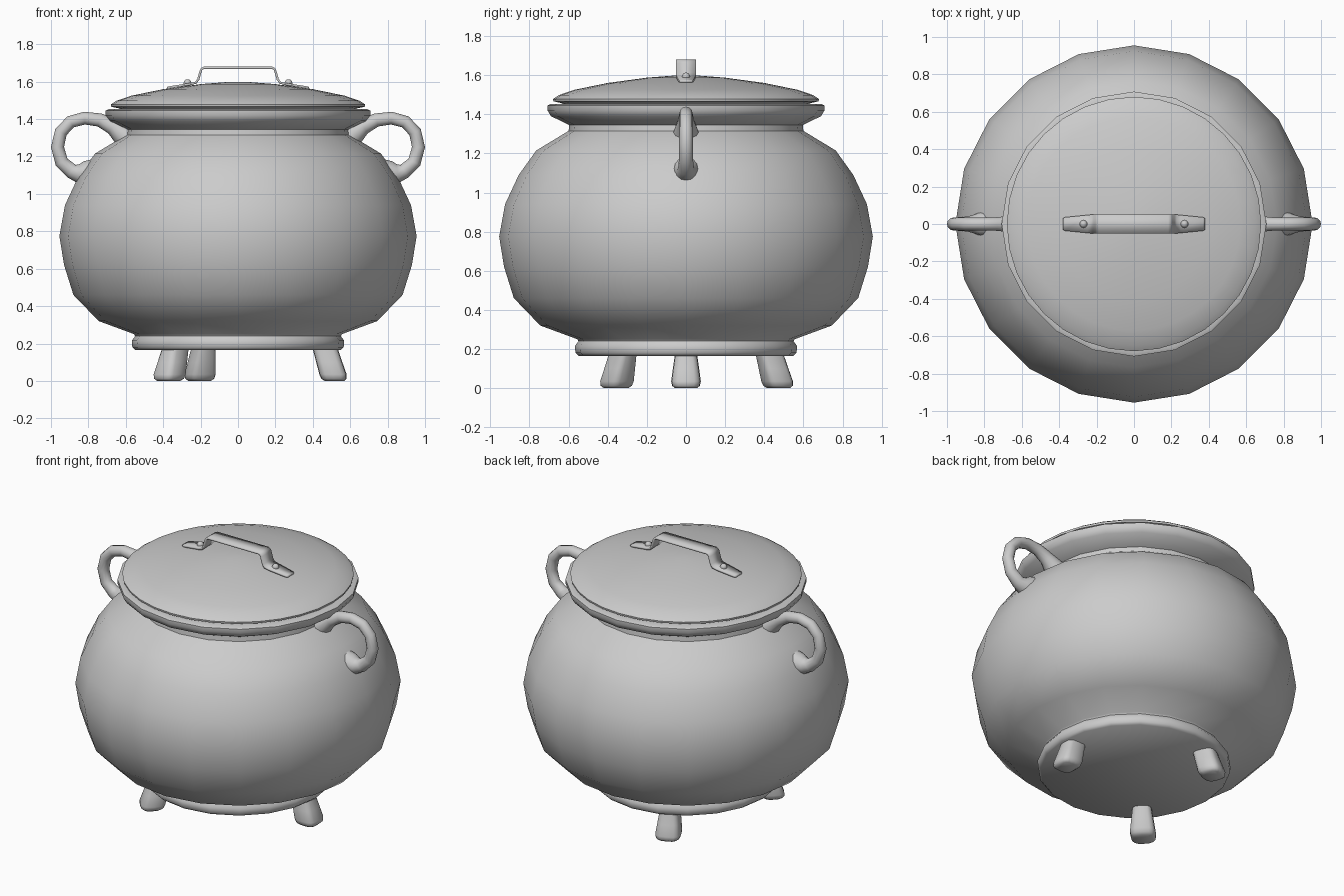
import bpy, bmesh
from math import sin, cos, pi, radians, copysign
from mathutils import Vector

if "Cube" in bpy.data.objects:
    bpy.data.objects.remove(bpy.data.objects["Cube"])


def finish(bm, name, angle=45):
    bmesh.ops.recalc_face_normals(bm, faces=bm.faces)
    me = bpy.data.meshes.new(name)
    bm.to_mesh(me)
    bm.free()
    ob = bpy.data.objects.new(name, me)
    bpy.context.collection.objects.link(ob)
    bpy.ops.object.select_all(action='DESELECT')
    ob.select_set(True)
    bpy.context.view_layer.objects.active = ob
    bpy.ops.object.shade_smooth_by_angle(angle=radians(angle))
    return ob


def loft(name, rings, angle=45):
    """Skin closed rings of points and cap both ends."""
    bm = bmesh.new()
    rows = [[bm.verts.new(p) for p in ring] for ring in rings]
    n = len(rows[0])
    for a, b in zip(rows, rows[1:]):
        for i in range(n):
            j = (i + 1) % n
            bm.faces.new((a[i], a[j], b[j], b[i]))
    bm.faces.new(rows[0])
    bm.faces.new(rows[-1])
    return finish(bm, name, angle)


def lathe(name, profile, sides, angle=45):
    return loft(name, [[(r * cos(2 * pi * i / sides), r * sin(2 * pi * i / sides), z)
                        for i in range(sides)] for r, z in profile], angle)


# pot: foot ring, round belly, neck and flared rim
lathe("pot_body", [
    (0.55, 0.165), (0.565, 0.18), (0.568, 0.215), (0.55, 0.24), (0.555, 0.25),
    (0.745, 0.32), (0.88, 0.46), (0.93, 0.62), (0.955, 0.775), (0.925, 0.94),
    (0.855, 1.09), (0.765, 1.215), (0.6, 1.315), (0.597, 1.345), (0.69, 1.39),
    (0.708, 1.42), (0.708, 1.445), (0.69, 1.453), (0.6, 1.445), (0.58, 1.40)], 20, 50)

# domed lid
lathe("lid", [
    (0.6, 1.44), (0.64, 1.458), (0.678, 1.466), (0.68, 1.478), (0.65, 1.498),
    (0.57, 1.525), (0.40, 1.56), (0.20, 1.587), (0.07, 1.597), (0.01, 1.599)], 32, 50)

# side handles with flared ends
path = [(0.58, 1.29, .07), (0.62, 1.32, .06), (0.67, 1.36, .043), (0.74, 1.395, .036),
        (0.82, 1.405, .034), (0.895, 1.385, .034), (0.947, 1.33, .034),
        (0.965, 1.25, .035), (0.943, 1.17, .036), (0.89, 1.122, .04),
        (0.855, 1.11, .05), (0.82, 1.11, .064), (0.77, 1.12, .066)]
for side, s in (("right", 1), ("left", -1)):
    rings = []
    for k, (x, z, r) in enumerate(path):
        a, b = path[max(k - 1, 0)], path[min(k + 1, len(path) - 1)]
        t = Vector((b[0] - a[0], 0, b[1] - a[1])).normalized()
        n = Vector((-t.z, 0, t.x))
        ring = []
        for i in range(12):
            u = 2 * pi * i / 12
            p = Vector((x, 0, z)) + n * (r * cos(u)) + Vector((0, r * sin(u), 0))
            ring.append((p.x * s, p.y, p.z))
        rings.append(ring)
    loft(side + "_handle", rings, 60)

# three splayed feet: (z, centre radius, half depth, half width)
sections = [(0.22, .455, .066, .052), (0.17, .467, .067, .057), (0.10, .488, .07, .067),
            (0.035, .508, .073, .076), (0.012, .513, .068, .071), (0.0, .515, .052, .056)]
for name, deg in (("right_foot", 0), ("back_foot", 113.5), ("front_foot", 224)):
    ca, sa = cos(radians(deg)), sin(radians(deg))
    rings = []
    for z, c, hr, ht in sections:
        ring = []
        for i in range(16):
            u = 2 * pi * i / 16
            r = c + hr * copysign(abs(cos(u)) ** 0.6, cos(u))
            t = ht * copysign(abs(sin(u)) ** 0.6, sin(u))
            ring.append((r * ca - t * sa, r * sa + t * ca, z))
        rings.append(ring)
    loft(name, rings, 60)

# lid strap: (x, z of upper face, half width), mirrored in x
half = [(0.38, 1.572, .03), (0.37, 1.575, .036), (0.25, 1.594, .048), (0.228, 1.60, .05),
        (0.218, 1.615, .05), (0.205, 1.66, .05), (0.198, 1.673, .05), (0.183, 1.68, .05)]
strap = [(-x, z, w) for x, z, w in half] + half[::-1]
bm = bmesh.new()
rows = [[bm.verts.new((x, y, z)) for y in (-w, w)] for x, z, w in strap]
for a, b in zip(rows, rows[1:]):
    bm.faces.new((a[0], b[0], b[1], a[1]))
ob = finish(bm, "lid_handle", 40)
mod = ob.modifiers.new("thickness", 'SOLIDIFY')
mod.thickness = 0.012
mod.offset = -1

# rivets
for side, s in (("right", 1), ("left", -1)):
    bm = bmesh.new()
    bmesh.ops.create_uvsphere(bm, u_segments=12, v_segments=8, radius=0.021)
    bmesh.ops.translate(bm, verts=bm.verts, vec=(0.27 * s, 0, 1.592))
    finish(bm, side + "_rivet", 60)
